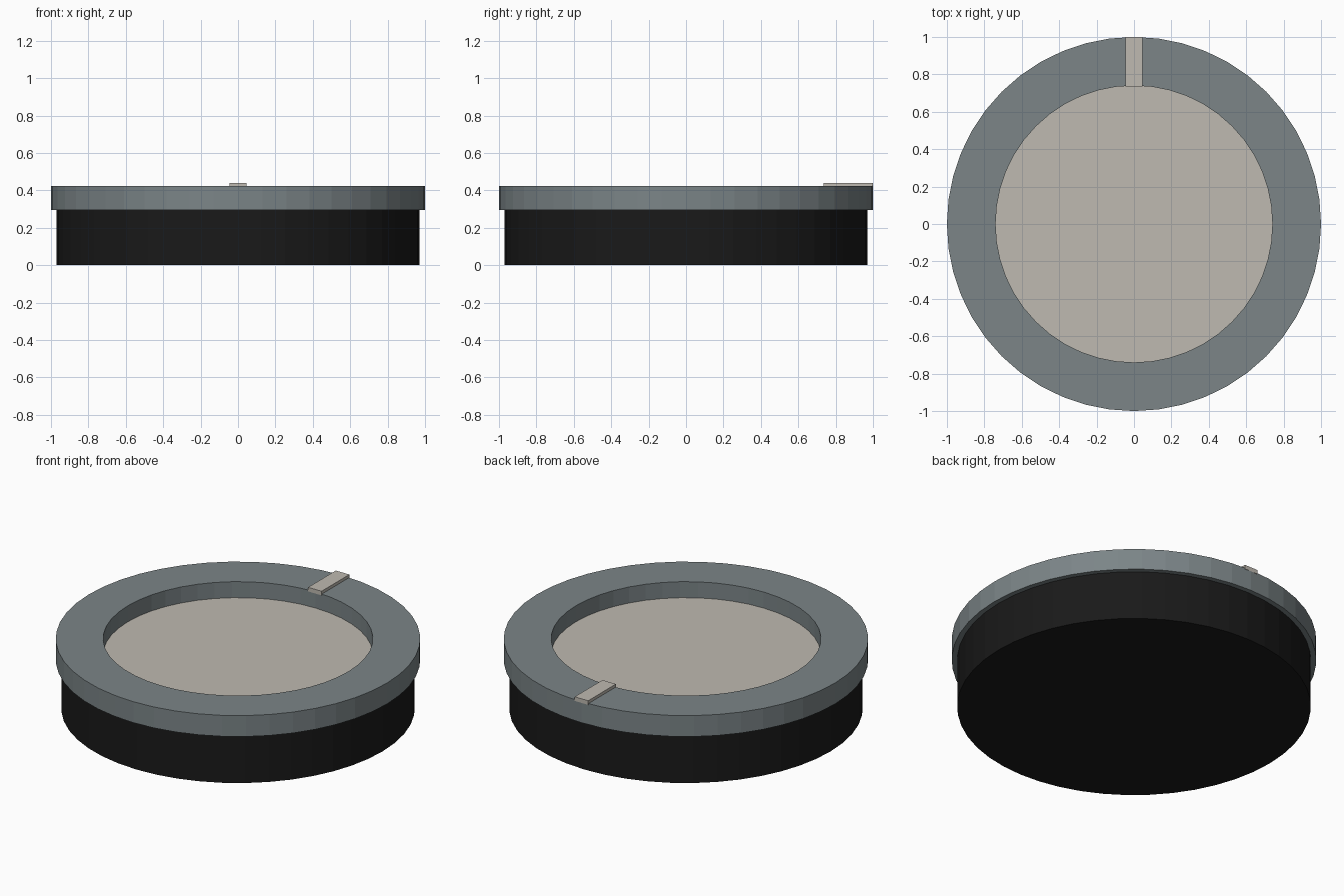
import bpy, bmesh
from math import sin, cos, tau

if "Cube" in bpy.data.objects:
    bpy.data.objects.remove(bpy.data.objects["Cube"])

SIDES = 48


def material(name, rgb):
    m = bpy.data.materials.new(name)
    m.diffuse_color = (*rgb, 1)
    m.use_nodes = True
    m.node_tree.nodes["Principled BSDF"].inputs["Base Color"].default_value = m.diffuse_color
    return m


def add_object(name, bm, mat):
    bmesh.ops.recalc_face_normals(bm, faces=bm.faces)
    mesh = bpy.data.meshes.new(name)
    bm.to_mesh(mesh)
    bm.free()
    mesh.materials.append(mat)
    obj = bpy.data.objects.new(name, mesh)
    bpy.context.collection.objects.link(obj)
    return obj


def circle(bm, r, z):
    return [bm.verts.new((r * sin(tau * i / SIDES), r * cos(tau * i / SIDES), z))
            for i in range(SIDES)]


def bridge(bm, a, b):
    for i in range(SIDES):
        j = (i + 1) % SIDES
        bm.faces.new((a[i], a[j], b[j], b[i]))


def disc(name, r, z0, z1, mat):
    bm = bmesh.new()
    low, high = circle(bm, r, z0), circle(bm, r, z1)
    bridge(bm, low, high)
    bm.faces.new(low)
    bm.faces.new(high)
    return add_object(name, bm, mat)


def ring(name, r_in, r_out, z0, z1, mat):
    bm = bmesh.new()
    loops = [circle(bm, r, z) for r, z in
             ((r_in, z0), (r_out, z0), (r_out, z1), (r_in, z1))]
    for k in range(4):
        bridge(bm, loops[k], loops[(k + 1) % 4])
    return add_object(name, bm, mat)


def box(name, lo, hi, mat):
    bm = bmesh.new()
    bmesh.ops.create_cube(bm, size=1)
    for v in bm.verts:
        v.co = [(a + b) / 2 + c * (b - a) for a, b, c in zip(lo, hi, v.co)]
    return add_object(name, bm, mat)


black = material("black", (0.01, 0.01, 0.01))
slate = material("slate_grey", (0.20, 0.235, 0.245))
cream = material("warm_grey", (0.52, 0.49, 0.44))

# Round body
disc("base", 0.97, 0.0, 0.295, black)
# Overhanging rim with open centre
ring("bezel", 0.74, 1.0, 0.295, 0.422, slate)
# Recessed dial inside the rim
disc("dial_face", 0.74, 0.295, 0.325, cream)
# Raised index mark at the back of the rim
box("index_mark", (-0.045, 0.735, 0.415), (0.045, 1.0, 0.44), cream)
